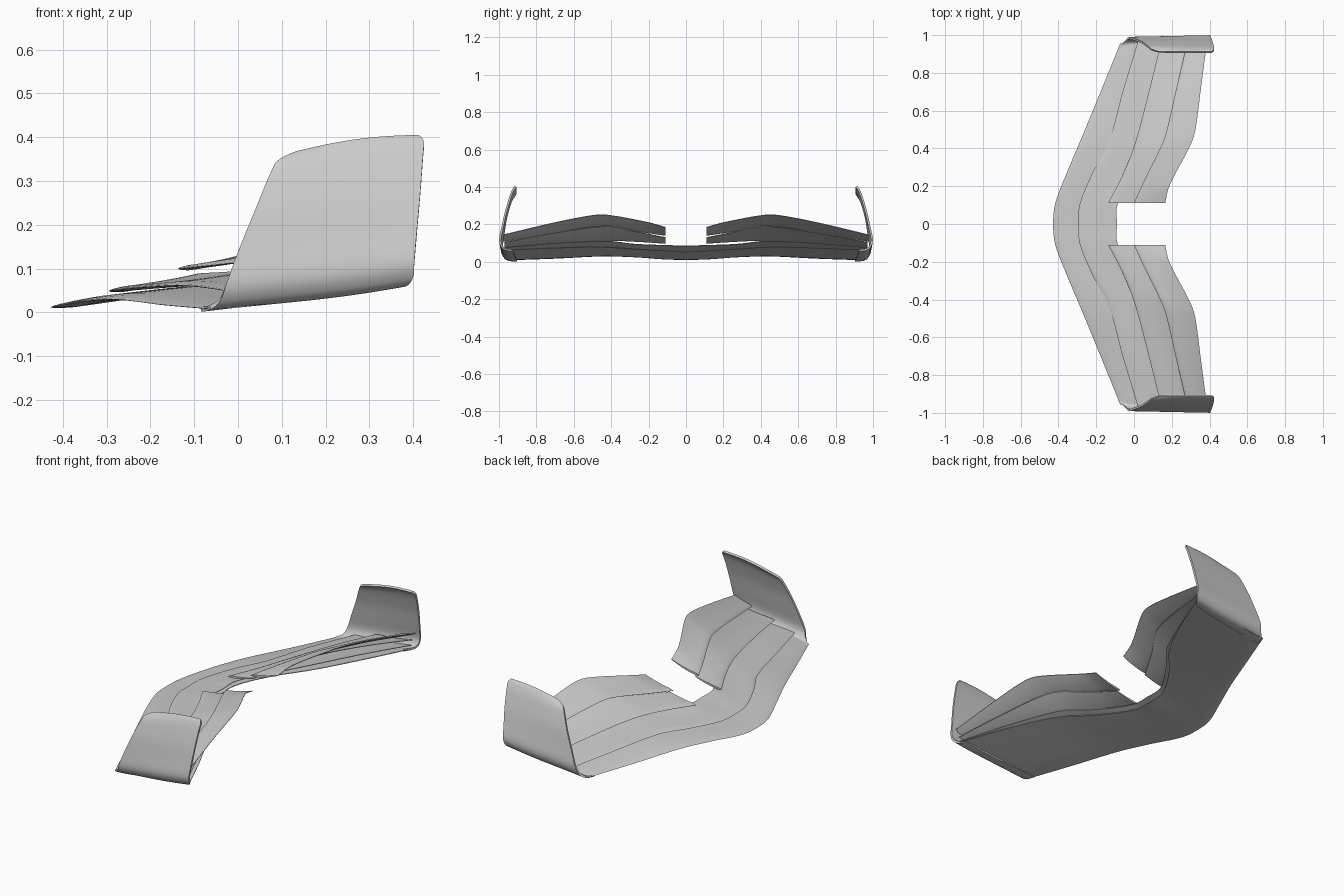
import bpy, bmesh, math

if "Cube" in bpy.data.objects:
    bpy.data.objects.remove(bpy.data.objects["Cube"])


def spline(pts, n, flat_start=False):
    """Smooth Hermite interpolation through rows; first value of each row is the parameter."""
    m = len(pts)
    tan = []
    for i in range(m):
        a, b = pts[max(i - 1, 0)], pts[min(i + 1, m - 1)]
        tan.append([(q - p) / (b[0] - a[0]) for p, q in zip(a, b)])
    if flat_start:
        tan[0] = [0.0] * len(pts[0])
    rows = []
    for k in range(n + 1):
        t = pts[0][0] + (pts[-1][0] - pts[0][0]) * k / n
        i = max(j for j in range(m - 1) if pts[j][0] <= t + 1e-9)
        h = pts[i + 1][0] - pts[i][0]
        s = (t - pts[i][0]) / h
        c = (2*s**3 - 3*s*s + 1, (s**3 - 2*s*s + s) * h, 3*s*s - 2*s**3, (s**3 - s*s) * h)
        row = [c[0]*p + c[1]*u + c[2]*q + c[3]*v
               for p, u, q, v in zip(pts[i], tan[i], pts[i + 1], tan[i + 1])]
        row[0] = t
        rows.append(row)
    return rows


def finish(bm, name, thickness=0):
    bmesh.ops.recalc_face_normals(bm, faces=bm.faces)
    me = bpy.data.meshes.new(name)
    bm.to_mesh(me)
    bm.free()
    ob = bpy.data.objects.new(name, me)
    bpy.context.collection.objects.link(ob)
    bpy.ops.object.select_all(action='DESELECT')
    ob.select_set(True)
    bpy.context.view_layer.objects.active = ob
    if thickness:
        mod = ob.modifiers.new("shell", 'SOLIDIFY')
        mod.thickness = thickness
        mod.offset = 0
        bpy.ops.object.modifier_apply(modifier=mod.name)
    mod = ob.modifiers.new("mirror", 'MIRROR')
    mod.use_axis = (False, True, False)
    mod.merge_threshold = 0.0005
    bpy.ops.object.modifier_apply(modifier=mod.name)
    bpy.ops.object.shade_smooth_by_angle(angle=math.radians(40))
    return ob


def wing(name, stations, half, sag):
    """Loft a thin aerofoil through (y, lead_x, lead_z, trail_x, trail_z) stations, then mirror."""
    centre = stations[0][0] == 0
    us = [(1 - math.cos(math.pi * k / 12)) / 2 for k in range(13)]
    loop = [(u, 1) for u in us] + [(u, -1) for u in reversed(us[1:])]
    bm = bmesh.new()
    rings = []
    for y, xl, zl, xt, zt in spline(stations, 36, centre):
        chord = xt - xl
        ring = []
        for u, side in loop:
            th = half * min(1, 2.6 * math.sqrt(u)) * (1 - 0.75 * u * u)
            z = zl + (zt - zl) * u - sag * chord * 4 * u * (1 - u) + side * th
            ring.append(bm.verts.new((xl + chord * u, y, z)))
        rings.append(ring)
    n = len(loop)
    for a, b in zip(rings, rings[1:]):
        for i in range(n):
            j = (i + 1) % n
            bm.faces.new((a[i], a[j], b[j], b[i]))
    bm.faces.new(rings[-1])
    if not centre:
        bm.faces.new(rings[0])
    return finish(bm, name)


# Full-span lower plane
wing("main_plane", [
    (0, -.428, .012, -.10, .055), (.11, -.417, .014, -.095, .06),
    (.28, -.352, .026, .0, .07), (.45, -.28, .03, .14, .08),
    (.7, -.177, .018, .27, .075), (.955, -.073, .009, .378, .064)], .007, 0)

# Full-span second element
wing("second_element", [
    (0, -.295, .049, -.09, .086), (.11, -.286, .051, -.085, .088),
    (.28, -.215, .058, .02, .095), (.42, -.138, .062, .13, .11),
    (.7, -.06, .055, .26, .10), (.965, .02, .04, .37, .078)], .006, .02)

# Split flaps on either side of the centre gap
wing("lower_flap", [
    (.11, -.137, .10, .02, .13), (.26, -.06, .108, .10, .16),
    (.42, .003, .113, .20, .19), (.7, .078, .10, .29, .155),
    (.97, .145, .075, .37, .105)], .006, .03)
wing("upper_flap", [
    (.11, 0, .142, .165, .185), (.2, .04, .154, .187, .21),
    (.42, .147, .183, .30, .25), (.5, .174, .18, .325, .248),
    (.7, .22, .155, .352, .21), (.975, .285, .11, .388, .145)], .006, .04)

# Curved endplates: (row, y, lead_x, lead_z, trail_x, trail_z) from bottom to top
rows = spline([
    (0, .925, -.085, .008, .355, .062), (1, .965, -.068, .010, .385, .066),
    (2, .985, -.042, .028, .40, .085), (3, .994, -.025, .07, .403, .12),
    (4, .980, .005, .15, .409, .19), (5, .962, .04, .235, .416, .27),
    (6, .938, .075, .318, .422, .35), (7, .922, .095, .346, .424, .388),
    (8, .910, .135, .364, .412, .402)], 40)
bm = bmesh.new()
grid = []
for v, y, xl, zl, xt, zt in rows:
    lean = .022 * max(0, 1 - v / 5)
    grid.append([bm.verts.new((xl + (xt - xl) * u, y - lean * (1 - u),
                               zl + (zt - zl) * u - .016 * math.sin(math.pi * u) * (u * (1 - v / 4) if v < 4 else 1 - v / 4 if v > 4 else 0) * .6))
                 for u in [k / 16 for k in range(17)]])
for a, b in zip(grid, grid[1:]):
    for i in range(16):
        bm.faces.new((a[i], a[i + 1], b[i + 1], b[i]))
finish(bm, "endplates", .011)
